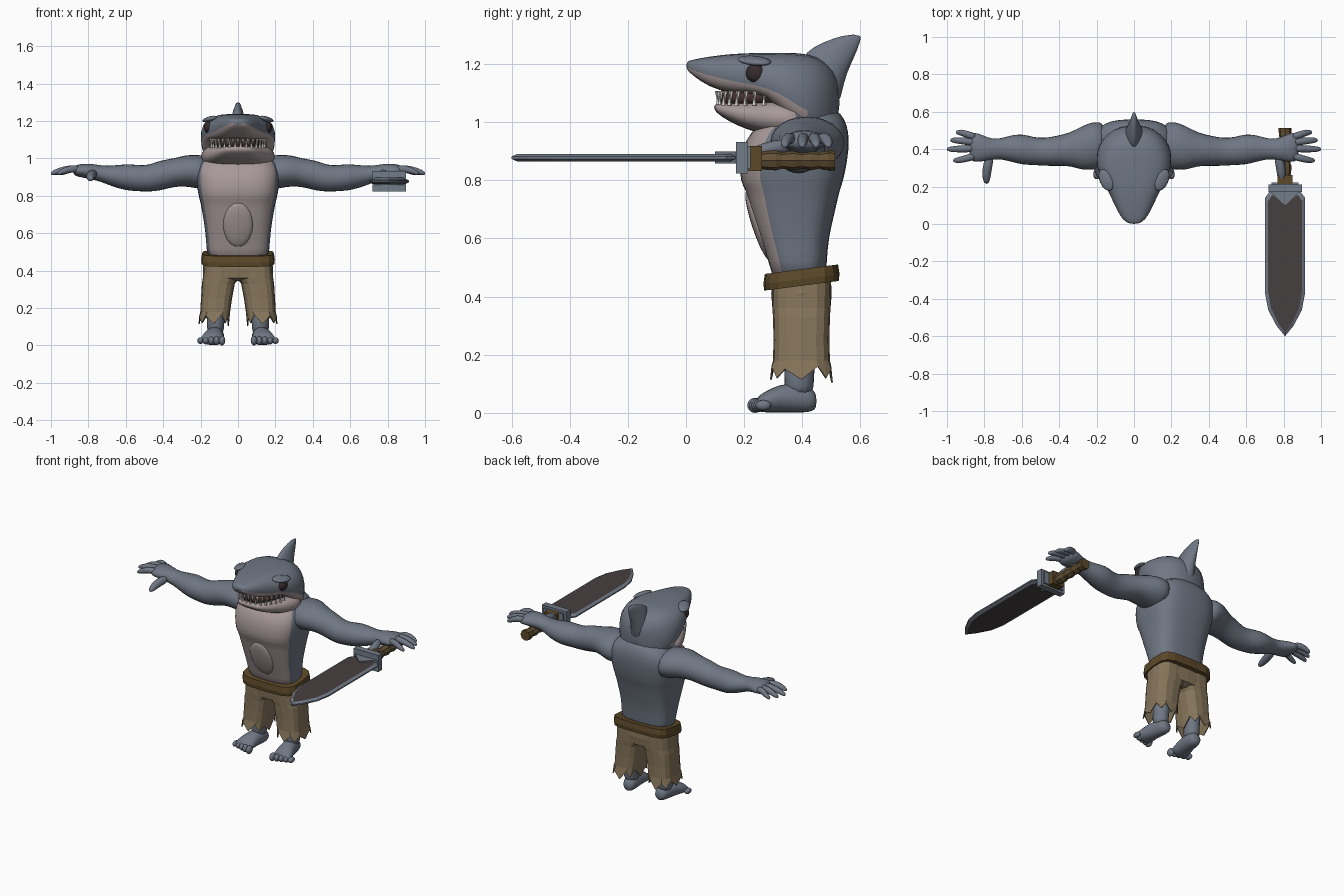
import bpy, bmesh
from math import sin, cos, pi, copysign
from mathutils import Matrix, Vector, Euler

if "Cube" in bpy.data.objects:
    bpy.data.objects.remove(bpy.data.objects["Cube"], do_unlink=True)


def material(name, r, g, b):
    m = bpy.data.materials.new(name)
    m.use_nodes = True
    m.diffuse_color = (r, g, b, 1)
    node = next(n for n in m.node_tree.nodes if n.type == "BSDF_PRINCIPLED")
    node.inputs["Base Color"].default_value = (r, g, b, 1)
    node.inputs["Roughness"].default_value = 0.8
    return m


GREY = material("slate skin", .16, .185, .23)
PINK = material("pale belly", .39, .32, .32)
CLOTH = material("tan cloth", .24, .18, .105)
LEATHER = material("brown leather", .105, .065, .022)
BLADE = material("dark blade", .062, .05, .05)
METAL = material("blue steel", .17, .2, .25)
GRIP = material("grip wood", .12, .08, .035)
EYE = material("dark eye", .035, .025, .025)
TOOTH = material("white teeth", .75, .73, .7)
MOUTH = material("mouth dark", .06, .03, .03)


def finish(name, bm, mats, smooth=True, mirror=False, sub=0):
    bmesh.ops.recalc_face_normals(bm, faces=bm.faces)
    for f in bm.faces:
        f.smooth = smooth
    me = bpy.data.meshes.new(name)
    bm.to_mesh(me)
    bm.free()
    for m in mats:
        me.materials.append(m)
    ob = bpy.data.objects.new(name, me)
    bpy.context.scene.collection.objects.link(ob)
    if mirror:
        ob.modifiers.new("mirror", "MIRROR").use_mirror_merge = False
    if sub:
        s = ob.modifiers.new("subdivision", "SUBSURF")
        s.levels = s.render_levels = sub
    return ob


def oval(axis, c, ra, rb, n=12, p=2):
    """Superellipse ring around c, lying across the given axis."""
    a, b = [k for k in range(3) if k != "xyz".index(axis)]
    ring = []
    for j in range(n):
        t = 2 * pi * j / n
        v = Vector(c)
        v[a] += ra * copysign(abs(cos(t)) ** (2 / p), cos(t))
        v[b] += rb * copysign(abs(sin(t)) ** (2 / p), sin(t))
        ring.append(v)
    return ring


def skin(name, rings, mats, rule=None, caps=True, **kw):
    """Surface through rings; rule(ring, column) picks a material, caps are ring -1."""
    bm = bmesh.new()
    vs = [[bm.verts.new(v) for v in r] for r in rings]
    n = len(vs[0])
    for i in range(len(vs) - 1):
        for j in range(n):
            k = (j + 1) % n
            f = bm.faces.new((vs[i][j], vs[i][k], vs[i + 1][k], vs[i + 1][j]))
            f.material_index = rule(i, j) if rule else 0
    if caps:
        for r in (vs[0], vs[-1]):
            bm.faces.new(r).material_index = rule(-1, 0) if rule else 0
    return finish(name, bm, mats, **kw)


def ball(name, c, r, mat, rot=(0, 0, 0), mirror=True):
    bm = bmesh.new()
    bmesh.ops.create_uvsphere(bm, u_segments=16, v_segments=10, radius=1,
                              matrix=Matrix.LocRotScale(Vector(c), Euler(rot), Vector(r)))
    return finish(name, bm, [mat], mirror=mirror)


def box(name, lo, hi, mat):
    bm = bmesh.new()
    lo, hi = Vector(lo), Vector(hi)
    bmesh.ops.create_cube(bm, size=1, matrix=Matrix.LocRotScale((lo + hi) / 2, None, hi - lo))
    return finish(name, bm, [mat], smooth=False)


# Torso: height, front, back, half width; pale front columns
torso = [(.44, .30, .48, .16), (.52, .285, .485, .17), (.6, .255, .49, .174), (.7, .222, .515, .19),
         (.77, .205, .53, .203), (.79, .186, .54, .21), (.87, .182, .557, .224), (.94, .203, .563, .224),
         (.99, .245, .555, .2), (1.03, .31, .535, .15), (1.05, .36, .5, .08)]
skin("torso", [oval("z", (0, (f + b) / 2, z), w, (b - f) / 2, 24, 3 if z < 1 else 2.4)
               for z, f, b, w in torso],
     [GREY, PINK], lambda i, j: int(14 <= j <= 21 and i < 9), sub=1)
ball("belly_plate", (0, .247, .645), (.08, .02, .125), PINK, (.32, 0, 0), False)

# Upper head: depth, half width, top, colour boundary, bottom
head = [(0, .025, 1.207, 1.19, 1.183), (.02, .06, 1.214, 1.178, 1.162), (.08, .096, 1.225, 1.158, 1.12),
        (.15, .126, 1.234, 1.14, 1.1), (.22, .165, 1.237, 1.125, 1.095), (.28, .195, 1.238, 1.11, 1.09),
        (.35, .205, 1.238, 1.08, 1.0), (.42, .195, 1.236, 1.02, .96), (.48, .15, 1.21, 1.02, .96),
        (.53, .07, 1.15, 1.04, .98)]


def head_ring(y, w, top, bnd, bot):
    half = [(.5, top), (.87, top * .8 + bnd * .2), (1, top * .4 + bnd * .6), (.98, bnd),
            (.9, (bnd + bot) / 2), (.72, bot)]
    return [Vector((0, y, top))] + [Vector((u * w, y, z)) for u, z in half] + \
        [Vector((0, y, bot))] + [Vector((-u * w, y, z)) for u, z in reversed(half)]


skin("head", [head_ring(*s) for s in head], [GREY, PINK],
     lambda i, j: int(4 <= j <= 9 and 0 <= i < 7), sub=1)

# Lower jaw: depth, half width, top, bottom
jaw = [(.095, .055, 1.06, 1.043), (.12, .09, 1.066, 1.018), (.18, .13, 1.07, .985), (.25, .168, 1.075, .96),
       (.31, .2, 1.085, .948), (.38, .203, 1.07, .945), (.43, .16, 1.05, .955)]
skin("lower_jaw", [oval("y", (0, y, (t + b) / 2), w, (t - b) / 2, 16, 2.7) for y, w, t, b in jaw],
     [PINK, GREY], lambda i, j: int(i >= 5), sub=1)
skin("mouth_inside", [oval("y", (0, y, 1.085), w, .03, 12, 3)
                      for y, w in ((.12, .05), (.16, .09), (.22, .12), (.3, .15))], [MOUTH])

# Teeth along the mouth arc, upper pointing down and lower pointing up
bm = bmesh.new()
for count, z, flip in ((17, 1.09, pi), (16, 1.074, 0)):
    for k in range(count):
        a = (2 * k / (count - 1) - 1) * pi / 2
        place = Matrix.Translation((.145 * sin(a), .108 + .16 * (1 - cos(a)), z))
        bmesh.ops.create_cone(bm, cap_ends=True, segments=5, radius1=.009, radius2=.001,
                              depth=.034, matrix=place @ Matrix.Rotation(flip, 4, "X"))
finish("teeth", bm, [TOOTH], smooth=False)

# Eyes, brows and head fin
ball("eye", (.157, .24, 1.168), (.025, .034, .034), EYE)
ball("brow", (.15, .235, 1.211), (.035, .062, .014), GREY, (-.12, .25, -.45))
fin = [(1.03, .38, .53, .07), (1.14, .39, .545, .06), (1.2, .39, .572, .045), (1.24, .405, .59, .032),
       (1.275, .465, .602, .02), (1.302, .55, .606, .009)]
skin("head_fin", [oval("z", (0, (f + b) / 2, z), w, (b - f) / 2, 12, 1.7) for z, f, b, w in fin],
     [GREY], sub=1)

# Arms with palm: reach, centre depth, centre height, radii
arm = [(.14, .42, .92, .13, .1), (.22, .42, .93, .135, .093), (.28, .405, .935, .122, .088),
       (.34, .4, .925, .092, .078), (.42, .39, .908, .083, .085), (.48, .385, .892, .077, .073),
       (.54, .39, .895, .077, .073), (.6, .4, .9, .087, .074), (.67, .405, .905, .07, .058),
       (.73, .4, .918, .053, .045), (.78, .4, .93, .063, .044), (.84, .41, .936, .083, .038),
       (.885, .413, .934, .08, .026)]
skin("arm", [oval("x", (x, y, z), ry, rz) for x, y, z, ry, rz in arm], [GREY], mirror=True, sub=1)


def digit(name, axis, pts, r):
    sizes = [r, r * 1.05, r * .9, r * .45]
    skin(name, [oval(axis, c, s, s, 8) for c, s in zip(pts, sizes)], [GREY], mirror=True, sub=1)


fingers = {"little": (.465, .49, .955), "ring": (.435, .448, .985),
           "middle": (.405, .4, 1.003), "index": (.365, .34, .97)}
for label, (y0, y1, reach) in fingers.items():
    digit(label + "_finger", "x", [(.84, y0, .94), (.89, (y0 + y1) / 2, .948),
                                   (reach - .03, y1, .93), (reach, y1, .917)], .021)
digit("thumb", "y", [(.77, .37, .92), (.785, .3, .912), (.79, .245, .9), (.787, .213, .888)], .027)

# Legs and feet
shin = [(.35, .11, .4, .06), (.2, .115, .395, .052), (.13, .12, .388, .047), (.05, .12, .39, .05)]
skin("shin", [oval("z", (x, y, z), r, r * 1.1) for z, x, y, r in shin], [GREY], mirror=True, sub=1)
foot = [(.45, .115, .04, .025, .025), (.43, .115, .045, .042, .045), (.38, .12, .052, .048, .053),
        (.32, .13, .05, .054, .05), (.27, .138, .037, .065, .037), (.24, .14, .028, .06, .025)]
skin("foot", [oval("y", (x, y, z), rx, rz) for y, x, z, rx, rz in foot], [GREY], mirror=True, sub=1)
for k in range(5):
    ball(f"toe_{k + 1}", (.085 + .029 * k, .238 + .007 * k, .026), (.017, .027, .026 - .002 * k), GREY)

# Ragged shorts
skin("shorts_seat", [oval("z", (0, .397, z), w, d, 16, 3.2) for z, w, d in
                     ((.48, .178, .1), (.41, .188, .104), (.36, .18, .1), (.345, .1, .07))],
     [CLOTH], smooth=False)
leg = [(.45, .09, .095, .102), (.36, .09, .098, .1), (.33, .105, .088, .098),
       (.25, .115, .083, .096), (.18, .122, .08, .098), (.13, .13, .081, .108)]
rings = [oval("z", (x, .397, z), rx, ry, 16, 3) for z, x, rx, ry in leg]
for j, v in enumerate(rings[-1]):
    v.z += (-.025, .03, -.01, .035)[j % 4] * (1 if j % 3 else .6)
legs = skin("shorts_leg", rings, [CLOTH], caps=False, smooth=False, mirror=True)
legs.modifiers.new("cloth thickness", "SOLIDIFY").thickness = .006

# Belt tilted up at the back
rings = [oval("z", (0, .397, z), .197 - d, .131 - d, 16, 4)
         for z, d in ((.437, .035), (.437, .003), (.46, 0), (.494, .005), (.494, .035))]
for v in sum(rings, []):
    v.z += (v.y - .397) * .13
skin("belt", rings, [LEATHER], smooth=False)

# Sword blade with bevelled steel edges
cx, cz = .8075, .8775
side = [(.085, .17), (.107, .14), (.107, -.37), (.09, -.46), (.045, -.545)]
outline = side + [(0, -.6)] + [(-x, y) for x, y in reversed(side)]


def blade_ring(dz, sx, sy):
    return [Vector((cx + x * sx, -.2 + (y + .2) * sy, cz + dz)) for x, y in outline]


skin("sword_blade", [blade_ring(.013, .84, .95), blade_ring(.004, 1, 1),
                     blade_ring(-.004, 1, 1), blade_ring(-.013, .84, .95)],
     [METAL, BLADE], lambda i, j: int(i < 0), smooth=False)
skin("blade_collar", [[Vector((cx + x, y, z)) for x, y in ((-.082, .175), (.082, .175), (0, .1))]
                      for z in (.857, .898)], [METAL], smooth=False)

# Guard and grip
box("sword_guard", (.718, .172, .823), (.897, .212, .932), METAL)
box("guard_rim", (.735, .205, .838), (.88, .222, .917), METAL)
box("grip_collar", (.768, .215, .832), (.847, .262, .917), LEATHER)
grip = [(.25, .028), (.28, .033), (.31, .034), (.33, .028), (.37, .034), (.4, .028),
        (.43, .034), (.46, .028), (.475, .033), (.495, .033)]
skin("sword_grip", [oval("y", (cx, y, .868), r, r, 8) for y, r in grip], [GRIP], smooth=False)
skin("sword_pommel", [oval("y", (cx, y, .868), r, r, 8) for y, r in ((.49, .036), (.512, .034))],
     [LEATHER], smooth=False)
